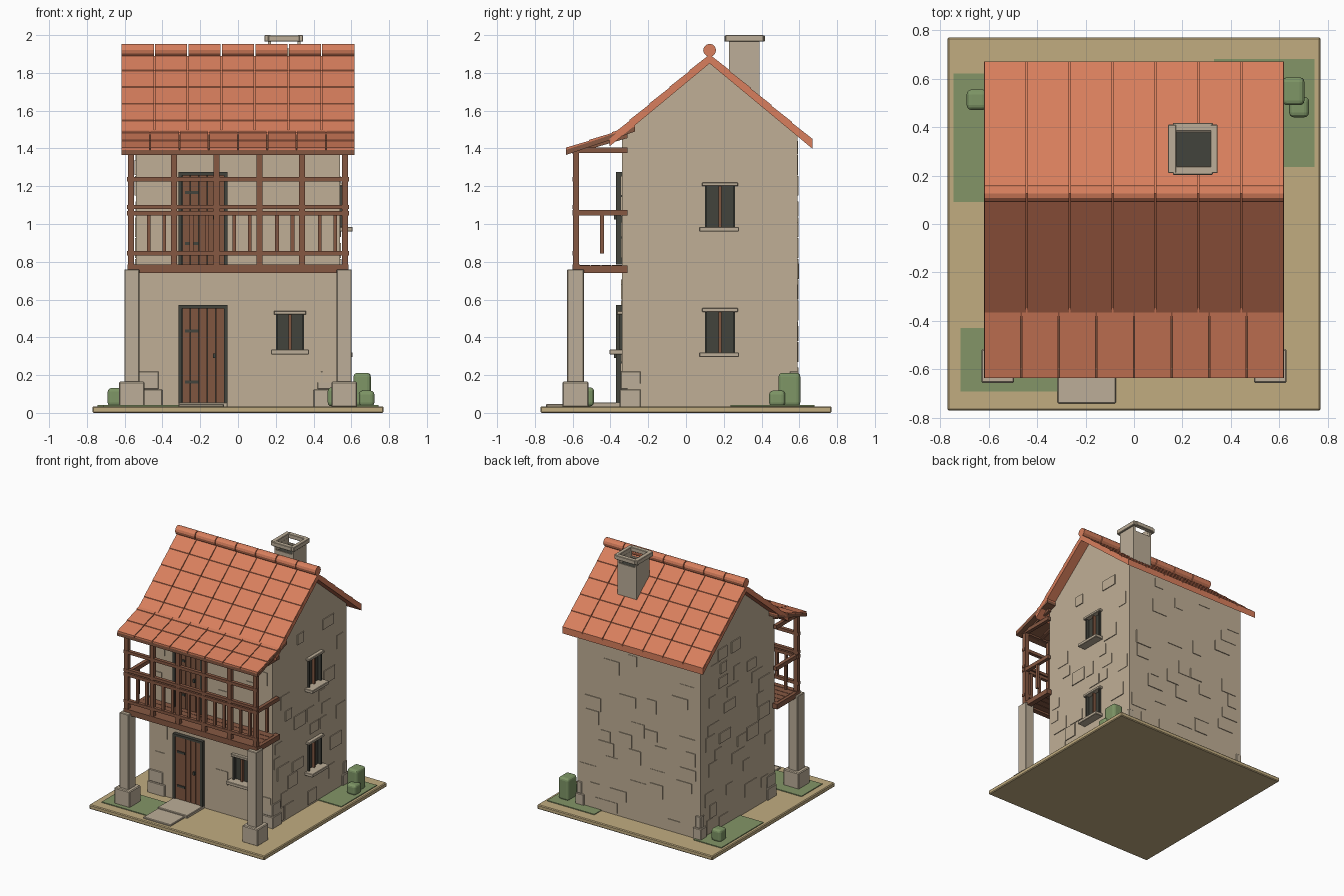
import bpy, bmesh, math, random
from mathutils import Vector

if "Cube" in bpy.data.objects:
    bpy.data.objects.remove(bpy.data.objects["Cube"])

random.seed(4)


def srgb(r, g, b):
    lin = [((c / 255 + 0.055) / 1.055) ** 2.4 for c in (r, g, b)]
    return (*lin, 1)


def material(name, *rgb):
    m = bpy.data.materials.new(name)
    m.diffuse_color = srgb(*rgb)
    m.use_nodes = True
    m.node_tree.nodes["Principled BSDF"].inputs["Base Color"].default_value = m.diffuse_color
    return m


STONE = material("wall stone", 192, 175, 150)
TRIM = material("trim stone", 188, 174, 152)
TILE = material("terracotta", 216, 127, 93)
WOOD = material("timber", 134, 88, 66)
DOOR = material("door wood", 128, 86, 64)
DARK = material("dark iron", 66, 67, 60)
EARTH = material("dry earth", 193, 172, 128)
GRASS = material("grass", 131, 149, 103)
BUSH = material("bush green", 126, 150, 102)
HW = .54  # half width of the house body


def finish(bm, name, mat, bevel=0, segments=1):
    bmesh.ops.recalc_face_normals(bm, faces=bm.faces)
    me = bpy.data.meshes.new(name)
    bm.to_mesh(me)
    bm.free()
    me.materials.append(mat)
    ob = bpy.data.objects.new(name, me)
    bpy.context.collection.objects.link(ob)
    if bevel:
        mod = ob.modifiers.new("Bevel", "BEVEL")
        mod.width, mod.segments = bevel, segments
    return ob


def add_box(bm, x0, x1, y0, y1, z0, z1):
    vs = bmesh.ops.create_cube(bm, size=1)["verts"]
    for v in vs:
        v.co = ((x0 + x1) / 2 + v.co.x * (x1 - x0),
                (y0 + y1) / 2 + v.co.y * (y1 - y0),
                (z0 + z1) / 2 + v.co.z * (z1 - z0))


def boxes(name, mat, items, bevel=0, segments=1):
    bm = bmesh.new()
    for it in items:
        add_box(bm, *it)
    return finish(bm, name, mat, bevel, segments)


def add_prism(bm, pts, x0, x1):
    """Extrude a (y, z) outline along x."""
    face = bm.faces.new([bm.verts.new((x0, y, z)) for y, z in pts])
    new = bmesh.ops.extrude_face_region(bm, geom=[face])["geom"]
    for v in new:
        if isinstance(v, bmesh.types.BMVert):
            v.co.x = x1


# Ground, grass and steps
boxes("ground_slab", EARTH, [(-.77, .77, -.77, .77, 0, .035)], .006)
boxes("grass_patches", GRASS, [(-.745, -.5, .09, .62, .03, .041),
                               (.33, .745, .235, .68, .03, .041),
                               (-.715, -.315, -.69, -.43, .03, .041)])
boxes("door_steps", TRIM, [(-.315, -.075, -.74, -.56, .03, .047),
                           (-.315, -.055, -.56, -.34, .03, .056)], .004)

# House body with gables and window recesses
bm = bmesh.new()
add_prism(bm, [(-.34, .03), (.59, .03), (.59, 1.466), (.125, 1.85), (-.34, 1.466)], -HW, HW)
body = finish(bm, "house_body", STONE)
SIDE_Z = [(.32, .535), (.985, 1.2)]
cutter = boxes("window_cutter", DARK, [(.2, .35, -.4, -.305, .335, .52)] +
               [(HW - .035, .7, .1, .26, a, b) for a, b in SIDE_Z])
cutter.hide_render = True
cutter.hide_set(True)
mod = body.modifiers.new("Windows", "BOOLEAN")
mod.object, mod.operation, mod.solver = cutter, "DIFFERENCE", "EXACT"

# Windows: panes, mullions, frames, sills and lintels
boxes("window_panes", DARK, [(.2, .35, -.33, -.3, .335, .52)] +
      [(HW - .04, HW - .01, .1, .26, a, b) for a, b in SIDE_Z])
boxes("window_mullions", DOOR, [(.267, .283, -.35, -.31, .335, .52)] +
      [(HW - .03, HW + .01, .172, .188, a, b) for a, b in SIDE_Z])
frames = [(x, x + .012, -.355, -.31, .335, .52) for x in (.2, .338)]
frames += [(HW - .03, HW + .015, y, y + .012, a, b) for y in (.1, .248) for a, b in SIDE_Z]
boxes("window_frames", DARK, frames)
trim = [(.175, .375, -.405, -.32, .31, .335), (.19, .36, -.365, -.32, .52, .54)]
for a, b in SIDE_Z:
    trim += [(HW - .02, HW + .067, .07, .28, a - .025, a), (HW - .02, HW + .028, .085, .275, b, b + .02)]
boxes("window_sills_and_lintels", TRIM, trim, .003)

# Scattered wall stones, barely proud of the plaster
blocks = []


def keep(a, z, w, h, holes):
    return all(a + w < l or a > r or z + h < b or z > t for l, r, b, t in holes)


HOLES = {"front": [(-.34, -.03, 0, 1.3), (.16, .39, .29, .56), (-.7, .7, .72, .8)],
         "right": [(.05, .3, .28, .57), (.05, .3, .95, 1.24)], "back": [], "left": []}
for side, holes in HOLES.items():
    lo, hi = (-.34, .59) if side in ("left", "right") else (-HW, HW)
    used = list(holes)
    for _ in range(50 if side != "front" else 35):
        w, h = random.choice((.08, .11, .14)), random.choice((.08, .105))
        a = random.uniform(lo + .01, hi - w - .01)
        z = .05 + .11 * random.randrange(13)
        t = random.uniform(.003, .007)
        if not keep(a, z, w, h, used):
            continue
        used.append((a, a + w, z, z + h))
        blocks.append({"front": (a, a + w, -.34 - t, -.33, z, min(z + h, 1.4)),
                       "back": (a, a + w, .58, .59 + t, z, min(z + h, 1.44)),
                       "right": (HW - .01, HW + t, a, a + w, z, min(z + h, 1.46)),
                       "left": (-HW - t, .01 - HW, a, a + w, z, min(z + h, 1.46))}[side])
boxes("wall_stones", STONE, blocks)

# Corner foundation stones
corner = []
for sx in (-1, 1):
    for y, sy, length in ((-.34, 1, .14), (.59, -1, .06)):
        for z0, z1, l, o in ((.03, .125, length, .012), (.125, .22, length - .02, .006)):
            xs = sorted((sx * (HW + o), sx * (HW - l)))
            ys = sorted((y - sy * o, y + sy * min(l, .1)))
            corner.append((*xs, *ys, z0, z1))
boxes("corner_stones", TRIM, corner, .004)

# Doors: frame, planks, hinges and handle
for label, z0, z1 in (("lower", .05, .57), ("upper", .785, 1.275)):
    boxes(label + "_door_frame", DARK, [(-.315, -.297, -.37, -.33, z0, z1),
                                        (-.073, -.055, -.37, -.33, z0, z1),
                                        (-.315, -.055, -.37, -.33, z1 - .018, z1),
                                        (-.3, -.07, -.35, -.33, z0, z1)])
    w = .224 / 5
    boxes(label + "_door_planks", DOOR, [(-.297 + i * w + .002, -.297 + (i + 1) * w - .002,
                                          -.362, -.34, z0, z1 - .018) for i in range(5)])
    boxes(label + "_door_iron", DARK, [(-.28, -.21, -.369, -.36, z0 + f, z0 + f + .016)
                                       for f in (.105, .375)] +
          [(-.132, -.118, -.38, -.36, z0 + .24, z0 + .265)])

# Stone pillars with plinths
for name, sx in (("left", -1), ("right", 1)):
    c = sx * .562
    boxes(name + "_pillar", TRIM, [(c - .04, c + .04, -.63, -.54, .15, .76)], .004)
    boxes(name + "_pillar_plinth", TRIM, [(c - .068, c + .068, -.655, -.515, .03, .165)], .006)

# Balcony floor, posts, rails and balusters
bm_floor = [(-.56, .56, -.56 + i * .056, -.508 + i * .056, .755, .782) for i in range(4)]
boxes("balcony_floor", WOOD, bm_floor + [(-.585, .585, -.6, -.56, .74, .785)] +
      [(x - .02, x + .02, -.598, -.31, .74, .78) for x in (-.565, -.34, -.113, .113, .34, .565)])
POSTS = [-.566 + i * .2264 for i in range(6)]
boxes("balcony_posts", WOOD, [(x - .016, x + .016, -.598, -.566, .77, 1.39) for x in POSTS])
rails = [(-.587, .587, -.6, -.572, z - h, z + h)
         for z, h in ((1.236, .012), (1.09, .011), (1.058, .012), (.845, .012), (1.39, .016))]
for sx in (-1, 1):
    x = sx * .566
    rails += [(x - .014, x + .014, -.6, -.31, z - .015, z + .015) for z in (1.06, 1.39)]
boxes("balcony_rails", WOOD, rails)
boxes("balcony_balusters", WOOD,
      [(x + d - .01, x + d + .01, -.592, -.574, .845, 1.06) for x in POSTS[:5] for d in (.093, .175)] +
      [(s * .566 - .01, s * .566 + .01, -.455, -.435, .845, 1.06) for s in (-1, 1)])


# Roof slopes: a base slab with overlapping tile courses
def slope(name, top, eave, thick, cols, rows, base_mat, gap=.003):
    top, eave = Vector(top), Vector(eave)
    down = Vector((0, -thick))
    bm = bmesh.new()
    sink = Vector((0, -.010))
    add_prism(bm, [top + sink, eave + sink, eave + down, top + down], -.618, .618)
    finish(bm, name + "_base", base_mat)
    bm = bmesh.new()
    w = 1.24 / cols
    for r in range(rows):
        a, b = top.lerp(eave, r / rows), top.lerp(eave, (r + 1) / rows)
        lift = Vector((0, .0025))
        outline = [a - lift, b + lift, b + sink * 1.3, a + sink * 1.3]
        for c in range(cols):
            x = -.62 + c * w
            add_prism(bm, outline, x + gap, x + w - gap)
    finish(bm, name + "_tiles", TILE)


slope("back_roof", (.125, 1.9), (.67, 1.448), .05, 7, 5, TILE)
slope("front_roof", (.125, 1.9), (-.405, 1.461), .05, 7, 5, TILE)
slope("porch_roof", (-.27, 1.525), (-.635, 1.402), .036, 8, 3, WOOD)
bm = bmesh.new()
for i in range(9):
    x = -.56 + i * .14
    add_prism(bm, [(-.31, 1.478), (-.6, 1.381), (-.6, 1.37), (-.31, 1.455)], x - .012, x + .012)
finish(bm, "porch_rafters", WOOD)

# Ridge tiles
bm = bmesh.new()
w = 1.24 / 7
for i in range(7):
    x = -.62 + i * w
    add_prism(bm, [(.125 + .034 * math.cos(k * math.tau / 12), 1.92 + .034 * math.sin(k * math.tau / 12))
                   for k in range(12)], x + .003, x + w - .003)
finish(bm, "ridge_tiles", TILE)

# Chimney: hollow shaft, dark flue and open cap
boxes("chimney_shaft", TRIM, [(.16, .175, .228, .39, 1.6, 1.967), (.315, .33, .228, .39, 1.6, 1.967),
                              (.175, .315, .228, .24, 1.6, 1.93), (.175, .315, .378, .39, 1.6, 1.93)])
boxes("chimney_flue", DARK, [(.172, .318, .236, .382, 1.6, 1.92)])
boxes("chimney_cap", TRIM, [(.14, .175, .21, .41, 1.965, 2), (.315, .345, .21, .41, 1.965, 2),
                            (.16, .325, .203, .238, 1.966, 1.999), (.16, .325, .382, .417, 1.966, 1.999)], .003)

# Bushes
boxes("bushes", BUSH, [(.612, .703, .49, .605, .035, .212), (.64, .722, .44, .525, .035, .118),
                       (-.69, -.605, .47, .555, .035, .132), (.475, .56, -.57, -.487, .035, .135)],
      .02, 3)
